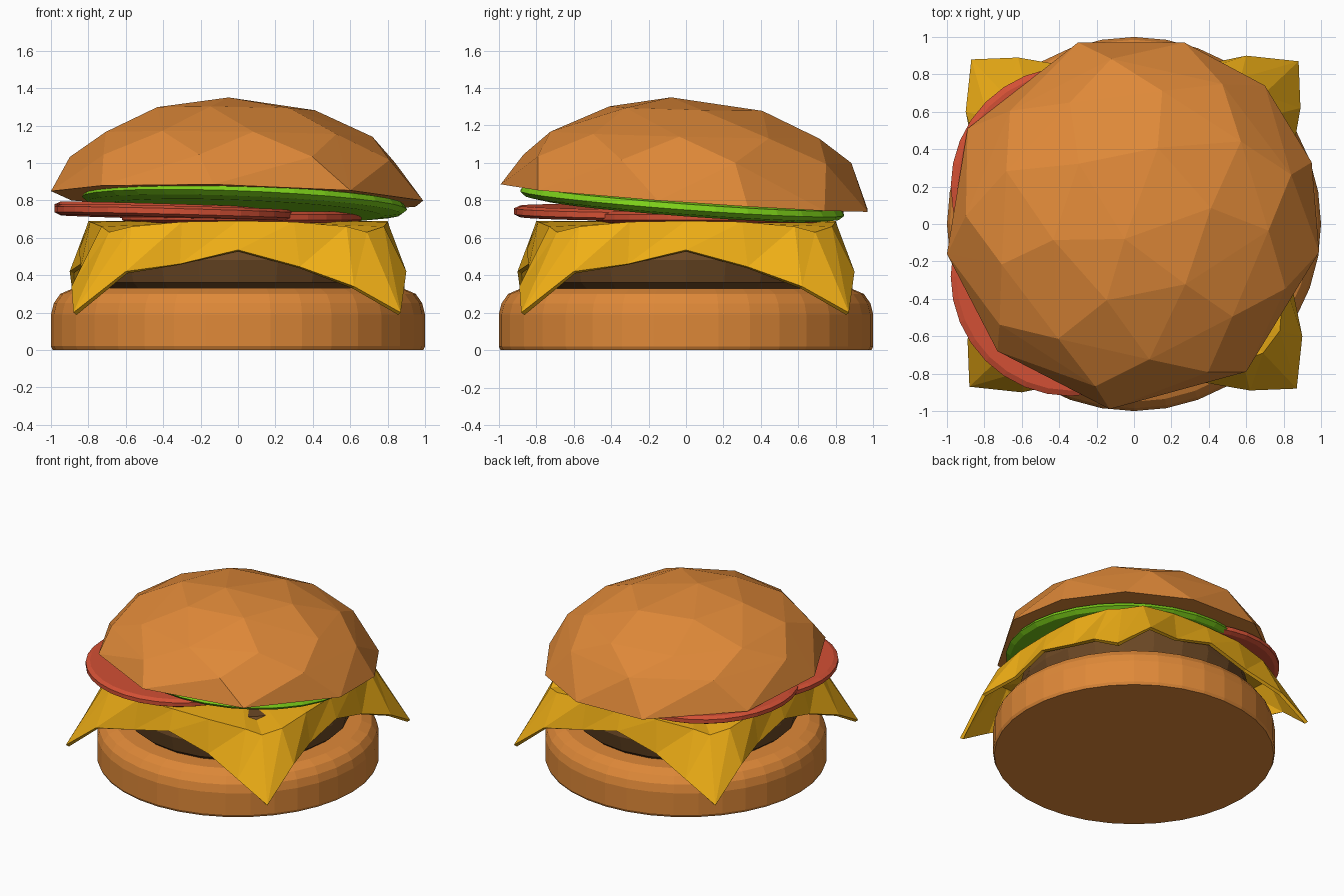
import bpy, bmesh, math
from mathutils import Matrix, Vector

if "Cube" in bpy.data.objects:
    bpy.data.objects.remove(bpy.data.objects["Cube"])


def material(name, rgb):
    m = bpy.data.materials.new(name)
    m.diffuse_color = (*rgb, 1)
    m.use_nodes = True
    m.node_tree.nodes["Principled BSDF"].inputs["Base Color"].default_value = m.diffuse_color
    return m


BUN = material("toasted_bread", (0.74, 0.25, 0.04))
MEAT = material("cooked_meat", (0.15, 0.065, 0.018))
CHEESE = material("yellow_cheese", (0.87, 0.43, 0.008))
TOMATO = material("red_tomato", (0.65, 0.08, 0.035))
GREEN = material("green_leaf", (0.20, 0.62, 0.01))


def finish(name, bm, mat):
    bmesh.ops.recalc_face_normals(bm, faces=bm.faces)
    me = bpy.data.meshes.new(name)
    bm.to_mesh(me)
    bm.free()
    me.materials.append(mat)
    ob = bpy.data.objects.new(name, me)
    bpy.context.collection.objects.link(ob)
    return ob


def lathe(name, profile, sides, mat, loc=(0, 0, 0), slope=(0, 0)):
    """Closed disc from (radius, z) points, sheared to follow a sloping plane."""
    bm = bmesh.new()
    rings = []
    for r, z in profile:
        ring = []
        for i in range(sides):
            a = math.tau * i / sides
            x, y = r * math.cos(a), r * math.sin(a)
            ring.append(bm.verts.new((x + loc[0], y + loc[1],
                                      z + loc[2] + slope[0] * x + slope[1] * y)))
        rings.append(ring)
    for lo, hi in zip(rings, rings[1:]):
        for i in range(sides):
            j = (i + 1) % sides
            bm.faces.new((lo[i], lo[j], hi[j], hi[i]))
    bm.faces.new(rings[0][::-1])
    bm.faces.new(rings[-1])
    return finish(name, bm, mat)


# Bottom bun and patty
lathe("bottom_bun", [(0.99, 0), (1.0, 0.02), (1.0, 0.19), (0.985, 0.25),
                     (0.95, 0.30), (0.88, 0.33)], 36, BUN)
lathe("patty", [(0.74, 0.32), (0.79, 0.36), (0.82, 0.48), (0.79, 0.61), (0.73, 0.66)], 24, MEAT)

# Cheese slice: flat top, folded rim, four drooping corners
top = [(0, -.80, .69), (.30, -.79, .685), (.58, -.73, .66),
       (.69, -.69, .63), (.78, -.57, .66), (.80, -.30, .685)]
rim = [(0, -.85, .535), (.33, -.84, .445), (.62, -.89, .34),
       (.87, -.88, .20), (.90, -.60, .42), (.84, -.31, .46)]
bm = bmesh.new()
loops = []
for pts in (top, rim):
    loop = []
    for k in range(4):
        turn = Matrix.Rotation(k * math.pi / 2, 3, 'Z')
        loop += [bm.verts.new(turn @ Vector(p)) for p in pts]
    loops.append(loop)
centre = bm.verts.new((0, 0, .69))
n = len(loops[0])
for i in range(n):
    j = (i + 1) % n
    bm.faces.new((loops[0][i], loops[0][j], centre))
    bm.faces.new((loops[1][i], loops[1][j], loops[0][j]))
    bm.faces.new((loops[1][i], loops[0][j], loops[0][i]))
cheese = finish("cheese_slice", bm, CHEESE)
solid = cheese.modifiers.new("thickness", 'SOLIDIFY')
solid.thickness = 0.025
solid.offset = -1

# Overlapping tomato slices
slice_profile = [(0.61, -.03), (0.64, -.015), (0.64, .015), (0.61, .03)]
for i, (loc, slope) in enumerate([((-.34, -.28, .735), (-.025, -.01)),
                                  ((-.34, .20, .745), (-.03, -.01)),
                                  ((.02, .15, .71), (0, 0))]):
    lathe(f"tomato_slice_{i + 1}", slice_profile, 32, TOMATO, loc, slope)

# Tilted green slice
lathe("lettuce_slice", [(0.74, -.045), (0.84, -.03), (0.87, -.005),
                        (0.85, .025), (0.76, .04)], 30, GREEN,
      (.035, -.02, .79), (-.04, -.075))

# Top bun: faceted dome as the hull of an irregular rim and three rings
rim_xy = [(-.30, .97), (.27, .97), (.70, .74), (.95, .33), (.99, -.15),
          (.60, -.79), (-.13, -.99), (-.73, -.68), (-1.0, -.16), (-.89, .51)]
bm = bmesh.new()
for x, y in rim_xy:
    bm.verts.new((x, y, .813 - .025 * x - .07 * y))
for count, r, z, phase in [(9, .89, 1.02, .3), (9, .73, 1.15, .65), (6, .43, 1.29, .2)]:
    for i in range(count):
        a = math.tau * i / count + phase
        x, y = r * math.cos(a), r * math.sin(a)
        bm.verts.new((x - .01, y, z - .015 * x - .025 * y))
bm.verts.new((-.05, -.08, 1.35))
hull = bmesh.ops.convex_hull(bm, input=bm.verts)
loose = [v for v in bm.verts if not v.link_faces]
bmesh.ops.delete(bm, geom=loose, context='VERTS')
finish("top_bun", bm, BUN)
